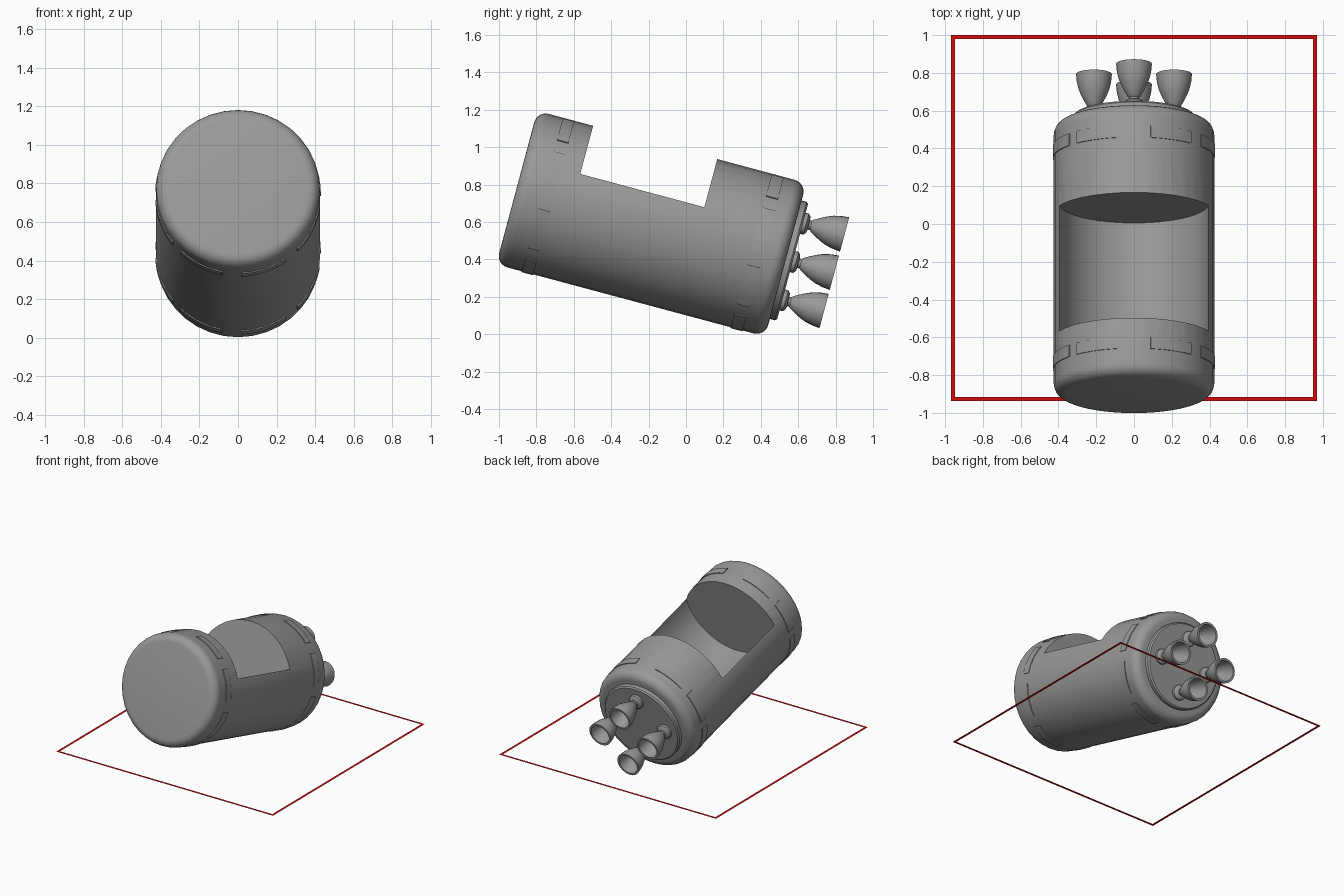
import bpy, bmesh, math
from mathutils import Matrix, Vector

old = bpy.data.objects.get("Cube")
if old:
    bpy.data.objects.remove(old, do_unlink=True)


def material(name, rgb):
    m = bpy.data.materials.new(name)
    m.use_nodes = True
    m.diffuse_color = (*rgb, 1)
    m.node_tree.nodes["Principled BSDF"].inputs["Base Color"].default_value = (*rgb, 1)
    return m


GREY = material("hull grey", (0.32, 0.32, 0.32))
RED = material("frame red", (0.68, 0.003, 0.003))

# Hull frame: local z runs along the tilted axis to the rear, local y points up
TILT = math.radians(15)
AXIS = Vector((0, math.cos(TILT), -math.sin(TILT)))
UP = Vector((0, math.sin(TILT), math.cos(TILT)))
HULL = Matrix((Vector((-1, 0, 0)), UP, AXIS)).transposed().to_4x4()
HULL.translation = UP * 0.523
RADIUS = 0.425


def finish(name, bm, mat, matrix=HULL):
    bmesh.ops.recalc_face_normals(bm, faces=bm.faces)
    me = bpy.data.meshes.new(name)
    bm.to_mesh(me)
    bm.free()
    me.materials.append(mat)
    ob = bpy.data.objects.new(name, me)
    bpy.context.collection.objects.link(ob)
    ob.matrix_world = matrix
    return ob


def smooth(ob):
    bpy.ops.object.select_all(action='DESELECT')
    ob.select_set(True)
    bpy.context.view_layer.objects.active = ob
    bpy.ops.object.shade_smooth_by_angle(angle=math.radians(35))


def lathe(name, profile, mat, sides, offset=(0, 0)):
    """Turn (radius, position) pairs around the hull axis."""
    bm = bmesh.new()
    vs = [bm.verts.new((r, 0, t)) for r, t in profile]
    es = [bm.edges.new(p) for p in zip(vs, vs[1:])]
    bmesh.ops.spin(bm, geom=vs + es, cent=(0, 0, 0), axis=(0, 0, 1),
                   angle=math.tau, steps=sides, use_duplicate=False)
    bmesh.ops.remove_doubles(bm, verts=bm.verts, dist=1e-5)
    return finish(name, bm, mat, HULL @ Matrix.Translation((*offset, 0)))


def corner(radius, end, size, direction, steps=6):
    """Quarter round from the end face out to the side wall."""
    angles = [math.pi / 2 * i / steps for i in range(steps + 1)]
    return [(radius - size + size * math.sin(a),
             end - direction * size * (1 - math.cos(a))) for a in angles]


# Hull with rounded ends
FRONT, REAR = -1.077, 0.412
profile = [(0, FRONT)] + corner(RADIUS, FRONT, 0.062, -1)
profile += corner(RADIUS, REAR, 0.065, 1)[::-1] + [(0, REAR)]
hull = lathe("hull", profile, GREY, 36)

# Open bay: a round trough cut into the top
bay = lathe("bay_cutter", [(0, -0.768), (0.395, -0.768), (0.395, -0.081), (0, -0.081)],
            GREY, 64, (0, 0.195))
bay.hide_render = True
cut = hull.modifiers.new("bay", 'BOOLEAN')
cut.operation, cut.solver, cut.object = 'DIFFERENCE', 'EXACT', bay
bpy.context.view_layer.objects.active = hull
bpy.ops.object.modifier_apply(modifier=cut.name)
bpy.data.objects.remove(bay, do_unlink=True)
smooth(hull)


# Raised panels around both ends
def panel_band(name, t0, t1):
    starts = [12 + 44.3 * i for i in range(4)] + [191 + 41.3 * i for i in range(4)]
    steps, span = 6, 33
    bm = bmesh.new()
    for start in starts:
        rings = []
        for i in range(steps + 1):
            a = math.radians(start + span * i / steps)
            rings.append([bm.verts.new((-r * math.sin(a), r * math.cos(a), t))
                          for r, t in ((0.415, t0), (0.43, t0), (0.43, t1), (0.415, t1))])
        for a, b in zip(rings, rings[1:]):
            for j in range(4):
                k = (j + 1) % 4
                bm.faces.new((a[j], a[k], b[k], b[j]))
        bm.faces.new(rings[0])
        bm.faces.new(rings[-1])
    smooth(finish(name, bm, GREY))


panel_band("front_panels", -0.935, -0.872)
panel_band("rear_panels", 0.222, 0.288)

# Engine mounting plate
smooth(lathe("engine_plate", [(0, 0.40), (0.328, 0.40), (0.328, 0.44), (0.318, 0.45), (0, 0.45)],
             GREY, 48))

# Four engines: mount, neck and hollow bell
bell = [(0.034, 0.502), (0.05, 0.53), (0.068, 0.565), (0.082, 0.6),
        (0.091, 0.64), (0.095, 0.681)]
inside = [(r * 0.83, t) for r, t in reversed(bell)]
mount = [(0, 0.44), (0.058, 0.44), (0.058, 0.468), (0.045, 0.48), (0.026, 0.483), (0.026, 0.495)]
places = {"top": (0, 1), "bottom": (0, -1), "left": (-1, 0), "right": (1, 0)}
for side, (x, y) in places.items():
    smooth(lathe(side + "_engine", mount + bell + inside + [(0, 0.502)], GREY, 24,
                 (x * 0.212, y * 0.212)))

# Flat square frame around the hull, just above its lowest point
bm = bmesh.new()
squares = [[bm.verts.new((x * half, y * half, 0)) for x, y in ((-1, -1), (1, -1), (1, 1), (-1, 1))]
           for half in (0.968, 0.948)]
outer, inner = squares
for i in range(4):
    j = (i + 1) % 4
    bm.faces.new((outer[i], outer[j], inner[j], inner[i]))
finish("square_frame", bm, RED, Matrix.Translation((0, 0.032, 0.046)))
